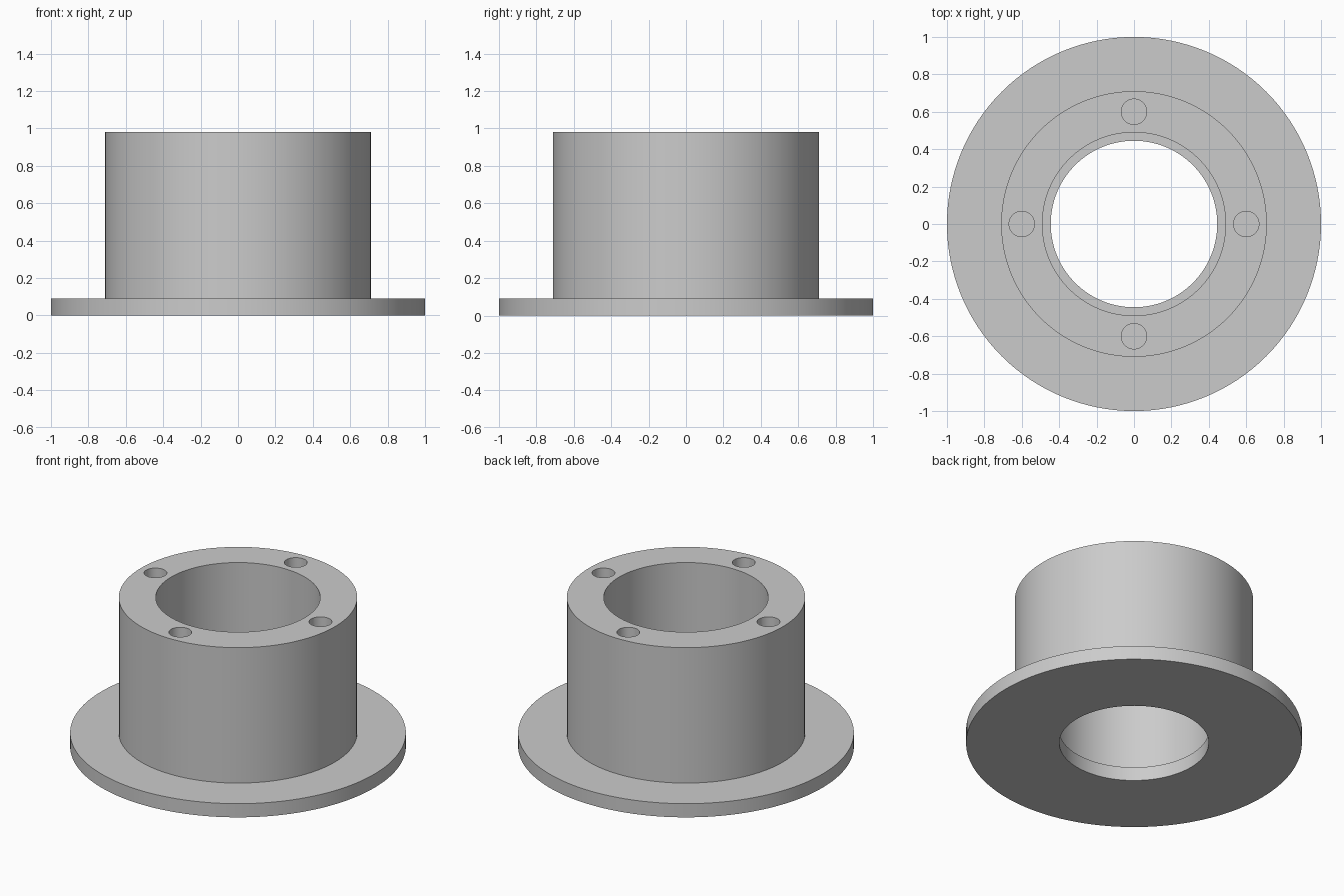
import bpy
import bmesh
from math import cos, sin, pi, radians
from mathutils import Matrix

if "Cube" in bpy.data.objects:
    bpy.data.objects.remove(bpy.data.objects["Cube"])

# Dimensions
FLANGE_R, TUBE_R, BORE_R, LIP_R = 1.0, 0.71, 0.49, 0.445
FLANGE_TOP, TUBE_TOP = 0.09, 0.98
HOLE_R, HOLE_CIRCLE = 0.068, 0.6
SEGMENTS = 128

# Plain grey
grey = bpy.data.materials.new("light_grey")
grey.use_nodes = True
colour = (0.6, 0.6, 0.6, 1.0)
grey.diffuse_color = colour
grey.node_tree.nodes["Principled BSDF"].inputs["Base Color"].default_value = colour


def make_object(name, bm):
    bmesh.ops.recalc_face_normals(bm, faces=bm.faces[:])
    mesh = bpy.data.meshes.new(name)
    bm.to_mesh(mesh)
    bm.free()
    mesh.materials.append(grey)
    obj = bpy.data.objects.new(name, mesh)
    bpy.context.collection.objects.link(obj)
    return obj


def lathe(name, profile):
    """Revolve a closed (radius, height) outline around z."""
    bm = bmesh.new()
    rings = []
    for r, z in profile:
        angles = [2 * pi * i / SEGMENTS for i in range(SEGMENTS)]
        rings.append([bm.verts.new((r * cos(a), r * sin(a), z)) for a in angles])
    for k, ring in enumerate(rings):
        upper = rings[(k + 1) % len(rings)]
        for i in range(SEGMENTS):
            j = (i + 1) % SEGMENTS
            bm.faces.new((ring[i], ring[j], upper[j], upper[i]))
    return make_object(name, bm)


# Flanged tube with a narrower lip at the bottom of the bore
bushing = lathe("flanged_bushing", [
    (LIP_R, 0), (FLANGE_R, 0), (FLANGE_R, FLANGE_TOP), (TUBE_R, FLANGE_TOP),
    (TUBE_R, TUBE_TOP), (BORE_R, TUBE_TOP), (BORE_R, FLANGE_TOP), (LIP_R, FLANGE_TOP),
])

# Four blind screw holes running down the tube wall to the flange
bm = bmesh.new()
cut_top = TUBE_TOP + 0.1
for q in range(4):
    a = q * pi / 2
    centre = (HOLE_CIRCLE * cos(a), HOLE_CIRCLE * sin(a), (FLANGE_TOP + cut_top) / 2)
    bmesh.ops.create_cone(bm, cap_ends=True, segments=48, radius1=HOLE_R, radius2=HOLE_R,
                          depth=cut_top - FLANGE_TOP, matrix=Matrix.Translation(centre))
cutter = make_object("screw_hole_cutter", bm)
cutter.hide_render = True

bpy.context.view_layer.objects.active = bushing
bushing.select_set(True)
cut = bushing.modifiers.new("screw_holes", "BOOLEAN")
cut.operation = "DIFFERENCE"
cut.solver = "EXACT"
cut.object = cutter
bpy.ops.object.modifier_apply(modifier=cut.name)
bpy.data.objects.remove(cutter)

# Smooth walls, crisp rims
bpy.ops.object.shade_smooth_by_angle(angle=radians(30))
